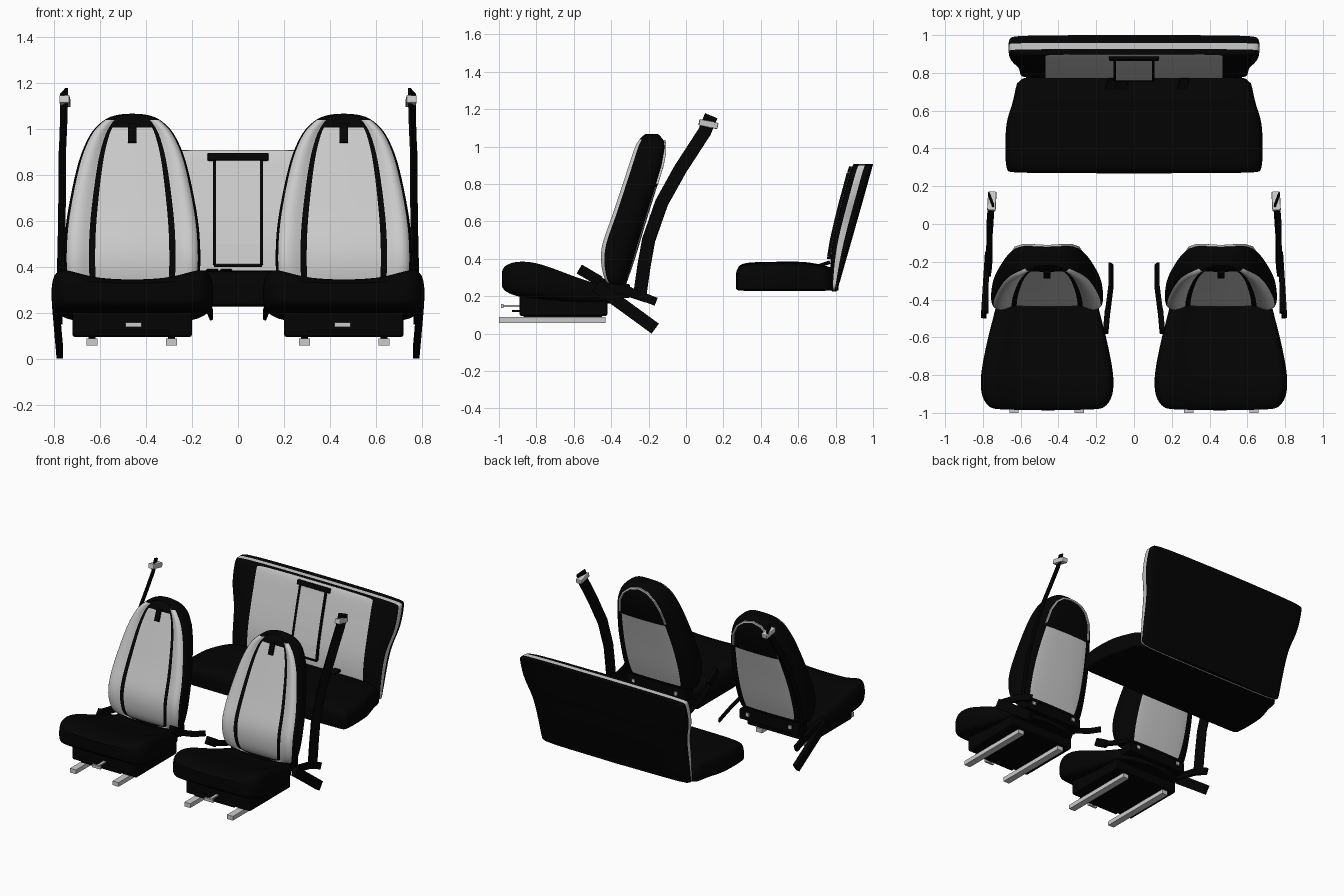
import bpy, bmesh, math
from mathutils import Vector

if "Cube" in bpy.data.objects:
    bpy.data.objects.remove(bpy.data.objects["Cube"])


def material(name, v):
    m = bpy.data.materials.new(name)
    m.diffuse_color = (v, v, v, 1)
    m.use_nodes = True
    m.node_tree.nodes["Principled BSDF"].inputs["Base Color"].default_value = m.diffuse_color
    return m


GREY, BLACK, METAL = material("light_fabric", .62), material("black_fabric", .001), material("metal", .55)


def make(name, verts, faces, mats, ids=None, mirror=False, subsurf=0, bevel=0):
    me = bpy.data.meshes.new(name)
    me.from_pydata(verts, [], faces)
    for m in mats:
        me.materials.append(m)
    for k, p in enumerate(me.polygons):
        p.material_index = ids[k] if ids else 0
        p.use_smooth = subsurf > 0
    bm = bmesh.new()
    bm.from_mesh(me)
    bmesh.ops.recalc_face_normals(bm, faces=bm.faces)
    bm.to_mesh(me)
    bm.free()
    ob = bpy.data.objects.new(name, me)
    bpy.context.collection.objects.link(ob)
    if bevel:
        b = ob.modifiers.new("Bevel", 'BEVEL')
        b.width, b.segments = bevel, 2
    if mirror:
        ob.modifiers.new("Mirror", 'MIRROR').use_mirror_merge = False
    if subsurf:
        s = ob.modifiers.new("Subsurf", 'SUBSURF')
        s.levels = s.render_levels = subsurf
    return ob


def loft(name, rows, half, cols, place, override=None, **kw):
    """Skin a left-right symmetric half section along rows; cols gives G/B per strip."""
    full = half + [(-u, v) for u, v in reversed(half[1:-1])]
    n, h = len(full), len(half) - 1
    verts = [place(r, u, v) for r in rows for u, v in full]
    faces, ids = [], []

    def tone(j, k):
        c = override(j, k) if override else None
        return int((c or cols[k]) == 'B')
    for j in range(len(rows) - 1):
        for i in range(n):
            a, b = j * n + i, j * n + (i + 1) % n
            faces.append((a, b, b + n, a + n))
            ids.append(tone(j, i if i < h else n - 1 - i))
    for j in (0, len(rows) - 1):
        for i in range(h):
            q = list(dict.fromkeys([i, i + 1, (n - i - 1) % n, (n - i) % n]))
            faces.append([j * n + k for k in q])
            ids.append(tone(j, i))
    return make(name, verts, faces, [GREY, BLACK], ids, subsurf=2, **kw)


def box(name, lo, hi, mat, **kw):
    v = [(x, y, z) for x in (lo[0], hi[0]) for y in (lo[1], hi[1]) for z in (lo[2], hi[2])]
    f = [(0, 1, 3, 2), (4, 6, 7, 5), (0, 4, 5, 1), (2, 3, 7, 6), (0, 2, 6, 4), (1, 5, 7, 3)]
    return make(name, v, f, [mat], **kw)


def ribbon(name, pts, width, thick, mat, side=None, twist=0, **kw):
    """Flat strap along pts; side is the width direction (default: in the y-z plane, tilted by twist)."""
    pts = [Vector(p) for p in pts]
    verts, faces = [], []
    for k, p in enumerate(pts):
        t = (pts[min(k + 1, len(pts) - 1)] - pts[max(k - 1, 0)]).normalized()
        s = Vector(side) if side else Vector((1, 0, 0)).cross(t).normalized() + Vector((twist, 0, 0))
        nrm = t.cross(s).normalized()
        verts += [p + s * a * width / 2 + nrm * b * thick / 2 for a, b in ((1, 1), (-1, 1), (-1, -1), (1, -1))]
    for j in range(len(pts) - 1):
        faces += [(j * 4 + i, j * 4 + (i + 1) % 4, j * 4 + 4 + (i + 1) % 4, j * 4 + 4 + i) for i in range(4)]
    e = len(verts) - 4
    faces += [(3, 2, 1, 0), (e, e + 1, e + 2, e + 3)]
    return make(name, verts, faces, [mat], **kw)


CX = .46

# front seat backrests: z, half width, front y, back y
back_rows = [(.24, .25, -.40, -.33), (.28, .28, -.44, -.315), (.38, .298, -.465, -.28), (.48, .297, -.46, -.25),
             (.6, .29, -.41, -.215), (.8, .25, -.345, -.152), (.9, .222, -.312, -.12), (.98, .182, -.285, -.11),
             (1.005, .16, -.275, -.112), (1.04, .125, -.255, -.122), (1.067, .065, -.22, -.15)]
back_half = [(0, .12), (.3, .13), (.585, .14), (.62, .14), (.75, .04), (.88, .02), (.97, .13), (1, .26), (1, .55),
             (.96, .74), (.87, .89), (.74, .97), (.35, 1.005), (0, 1.01)]


def back_tone(j, k):
    if j >= 9 or (j >= 8 and k < 2) or (k >= 11 and (j >= 5 or j == 0)):
        return 'B'


loft("front_seat_backrest", back_rows, back_half, "GGBGGGBBBBBGG",
     lambda r, u, v: (CX + u * r[1], r[2] + v * (r[3] - r[2]), r[0]), back_tone, mirror=True)
ribbon("backrest_tab", [(CX, -.279, .94), (CX, -.250, 1.02)], .036, .02, BLACK, (1, 0, 0), mirror=True)

# grey piping arch around the upper rear of each backrest
arch = [(-.185, -.155, .8), (-.165, -.125, .9), (-.125, -.112, .97), (-.07, -.113, 1.015), (0, -.117, 1.03)]
arch += [(-x, y, z) for x, y, z in reversed(arch[:-1])]
ribbon("backrest_piping", [(CX + x, y, z) for x, y, z in arch], .012, .012, GREY, (0, 1, 0), mirror=True)

# front seat cushions: y, half width, bottom z, top z
cushion_rows = [(-.985, .26, .26, .33), (-.975, .305, .235, .365), (-.92, .348, .21, .392), (-.83, .355, .195, .392),
                (-.74, .343, .185, .367), (-.6, .314, .17, .31), (-.47, .278, .165, .265), (-.33, .25, .165, .235)]
cushion_half = [(0, .74), (.45, .78), (.7, .92), (.88, 1), (.97, .88), (1, .6), (1, .2), (.95, 0), (.7, -.03), (0, -.05)]
loft("front_seat_cushion", cushion_rows, cushion_half, "B" * 9,
     lambda r, u, f: (CX + u * r[1], r[0], r[2] + f * (r[3] - r[2])), mirror=True)

# seat bases, hinge bars, rails and adjusting handles
box("seat_base", (.2, -.89, .095), (.72, -.42, .24), BLACK, mirror=True, bevel=.01)
box("hinge_bar", (.22, -.40, .19), (.70, -.30, .265), BLACK, mirror=True, bevel=.008)
for x in (.29, .635):
    box("seat_rail", (x - .024, -1.0, .057), (x + .024, -.43, .088), METAL, mirror=True)
    box("rail_mount", (x - .015, -.87, .085), (x + .015, -.45, .1), BLACK, mirror=True)
    box("hinge_bolt", (x - .012, -.302, .225), (x + .012, -.292, .25), METAL, mirror=True)
box("adjust_handle", (.42, -.99, .138), (.49, -.975, .158), METAL, mirror=True)
box("adjust_rod", (.445, -.98, .143), (.465, -.88, .153), METAL, mirror=True)
box("adjust_bar", (.3, -.93, .115), (.62, -.88, .125), BLACK, mirror=True)

# shoulder belts with guides, floor straps and buckles
ribbon("shoulder_belt", [(.757, .135, 1.165), (.757, .1, 1.08), (.76, .035, .98), (.765, -.03, .88), (.765, -.13, .7),
                         (.768, -.2, .5), (.772, -.225, .36), (.775, -.245, .22)], .068, .01, BLACK,
       twist=.35, mirror=True)
ribbon("belt_guide", [(.755, .07, 1.13), (.75, .17, 1.11)], .035, .045, METAL, mirror=True, bevel=.006)
ribbon("floor_strap", [(.795, -.48, .255), (.785, -.32, .14), (.775, -.165, .027)], .066, .028, BLACK, mirror=True)
ribbon("belt_link", [(.78, -.47, .26), (.78, -.3, .225), (.775, -.16, .17)], .045, .022, BLACK, mirror=True)
ribbon("inner_buckle", [(.15, -.57, .345), (.14, -.46, .28)], .055, .028, BLACK, mirror=True, bevel=.004)
ribbon("buckle_stalk", [(.14, -.47, .285), (.122, -.33, .225), (.122, -.21, .185)], .036, .014, BLACK,
       twist=.4, mirror=True)

# rear bench backrest: z, half width, front y, back y
bench_rows = [(.225, .6, .78, .805), (.24, .6, .772, .812), (.385, .605, .77, .853), (.5, .608, .783, .886),
              (.6, .618, .806, .914), (.68, .645, .826, .937), (.76, .664, .848, .959), (.86, .665, .874, .987),
              (.895, .66, .888, .997), (.908, .648, .897, 1.0)]
bench_half = [(0, 0), (.4, .005), (.765, .015), (.8, .02), (.92, .04), (.97, .12), (1, .25), (1, .62), (1, .9),
              (.97, 1), (.5, 1.003), (0, 1.005)]
loft("bench_backrest", bench_rows, bench_half, "GGBBBBGBBBB",
     lambda r, u, v: (u * (.66 if abs(u) < .85 else r[1]), r[2] + v * (r[3] - r[2]), r[0]))

# rear bench cushion: y, half width, bottom z, top z
seat_rows = [(.268, .65, .24, .325), (.278, .668, .23, .36), (.31, .682, .23, .383), (.5, .682, .23, .385),
             (.57, .668, .23, .385), (.63, .645, .23, .385), (.72, .625, .23, .372), (.82, .61, .23, .34)]
seat_half = [(0, 1), (.6, .99), (.94, .97), (.995, .8), (1, .25), (1, .02), (.97, .01), (.6, 0), (0, -.01)]
loft("bench_cushion", seat_rows, seat_half, "B" * 8,
     lambda r, u, f: (u * r[1], r[0], r[2] + f * (r[3] - r[2])))

# folding armrest in the bench back, with frame lines and pull strap
front = [(.768, .41), (.783, .5), (.806, .6), (.831, .7), (.858, .8), (.874, .86)]
ribbon("armrest", [(0, y + .002, z) for y, z in front], .2, .02, GREY, (1, 0, 0))
ribbon("armrest_frame", [(.103, y - .002, z) for y, z in front], .013, .024, BLACK, (1, 0, 0), mirror=True)
ribbon("armrest_strap", [(0, .877, .86), (0, .887, .892)], .265, .03, BLACK, (1, 0, 0), bevel=.005)
box("armrest_lower_edge", (-.105, .755, .398), (.105, .78, .41), BLACK)

# rear belt buckles on the cushion
for x in (-.13, -.07, .25):
    ribbon("rear_buckle", [(x, .71, .362), (x + .02, .77, .382)], .05, .02, BLACK, (1, 0, 0), bevel=.004)
